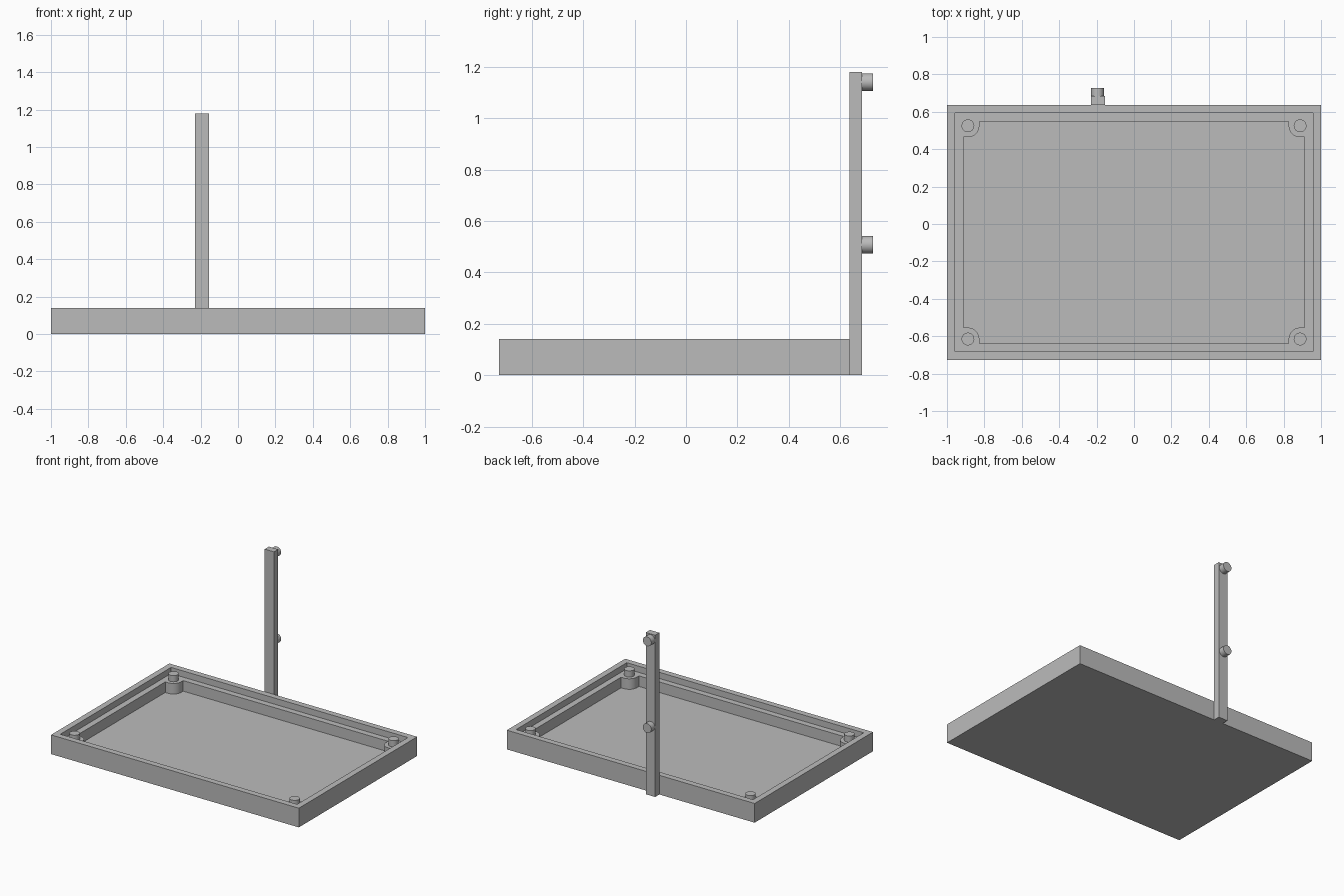
import bpy, bmesh
from math import sin, cos, pi
from mathutils import Matrix

cube = bpy.data.objects.get("Cube")
if cube:
    bpy.data.objects.remove(cube, do_unlink=True)

grey = bpy.data.materials.new("plain_grey")
grey.use_nodes = True
COLOUR = (0.5, 0.5, 0.5, 1)
grey.diffuse_color = COLOUR
grey.node_tree.nodes["Principled BSDF"].inputs["Base Color"].default_value = COLOUR

# Tray sizes
HX, HY, YC = 1.0, 0.682, -0.045        # half sizes and y centre
RIM = 0.044                            # width of the rim and of the ledge
TOP, LEDGE, FLOOR = 0.14, 0.095, 0.018
PIN_IN, BOSS_R, PIN_R = 0.112, 0.061, 0.034
POST_X, POST_FRONT, POST_BACK, POST_TOP = -0.193, 0.637, 0.685, 1.18
CORNERS = [(-1, -1), (1, -1), (1, 1), (-1, 1)]


def finish(name, bm):
    bmesh.ops.recalc_face_normals(bm, faces=bm.faces)
    mesh = bpy.data.meshes.new(name)
    bm.to_mesh(mesh)
    bm.free()
    mesh.materials.append(grey)
    ob = bpy.data.objects.new(name, mesh)
    bpy.context.collection.objects.link(ob)
    bpy.ops.object.select_all(action='DESELECT')
    ob.select_set(True)
    bpy.context.view_layer.objects.active = ob
    bpy.ops.object.shade_smooth_by_angle(angle=pi / 6)
    return ob


def cylinder(name, radius, depth, centre, along_y=False):
    bm = bmesh.new()
    turn = Matrix.Rotation(pi / 2, 4, 'X') if along_y else Matrix()
    bmesh.ops.create_cone(bm, cap_ends=True, segments=40, radius1=radius, radius2=radius,
                          depth=depth, matrix=Matrix.Translation(centre) @ turn)
    return finish(name, bm)


def boss_outline(sx, sy, steps=12):
    """Inner wall outline around one corner boss, counter-clockwise."""
    wx, wy = HX - 2 * RIM, HY - 2 * RIM
    cx, cy = HX - PIN_IN, HY - PIN_IN
    arc = [(cx - BOSS_R * cos(a), cy - BOSS_R * sin(a))
           for a in (pi / 2 * (1 - i / steps) for i in range(steps + 1))]
    pts = [(wx, cy - BOSS_R)] + arc + [(cx - BOSS_R, wy)]
    pts = [(sx * x, YC + sy * y) for x, y in pts]
    return pts if sx == sy else pts[::-1]


# Tray: outer wall, stepped rim, ledge with corner bosses, recessed floor
bm = bmesh.new()


def rect(inset, z):
    return [bm.verts.new((sx * (HX - inset), YC + sy * (HY - inset), z)) for sx, sy in CORNERS]


def bridge(a, b):
    for i in range(len(a)):
        j = (i + 1) % len(a)
        bm.faces.new((a[i], a[j], b[j], b[i]))


loops = [rect(0, 0), rect(0, TOP), rect(RIM, TOP), rect(RIM, LEDGE)]
bm.faces.new(loops[0])
for a, b in zip(loops, loops[1:]):
    bridge(a, b)
outlines = [boss_outline(*c) for c in CORNERS]
upper = [[bm.verts.new((x, y, LEDGE)) for x, y in o] for o in outlines]
lower = [bm.verts.new((x, y, FLOOR)) for o in outlines for x, y in o]
for i in range(4):
    j = (i + 1) % 4
    bm.faces.new([loops[3][i]] + upper[i][::-1])
    bm.faces.new((loops[3][i], loops[3][j], upper[j][0], upper[i][-1]))
bridge([v for o in upper for v in o], lower)
bm.faces.new(lower)
finish("tray", bm)

# Locating pins on the corner bosses
for sx, sy in CORNERS:
    name = ("back" if sy > 0 else "front") + ("_left" if sx > 0 else "_right") + "_pin"
    cylinder(name, PIN_R, TOP - LEDGE,
             (sx * (HX - PIN_IN), YC + sy * (HY - PIN_IN), (TOP + LEDGE) / 2))

# Upright post on the back wall
bm = bmesh.new()
bmesh.ops.create_cube(bm, size=1)
bmesh.ops.scale(bm, verts=bm.verts, vec=(0.075, POST_BACK - POST_FRONT, POST_TOP))
bmesh.ops.translate(bm, verts=bm.verts, vec=(POST_X, (POST_FRONT + POST_BACK) / 2, POST_TOP / 2))
finish("post", bm)

# Pegs on the back of the post
for name, z in (("upper_peg", 1.141), ("lower_peg", 0.508)):
    cylinder(name, PIN_R, 0.042, (POST_X - 0.002, POST_BACK + 0.021, z), along_y=True)
